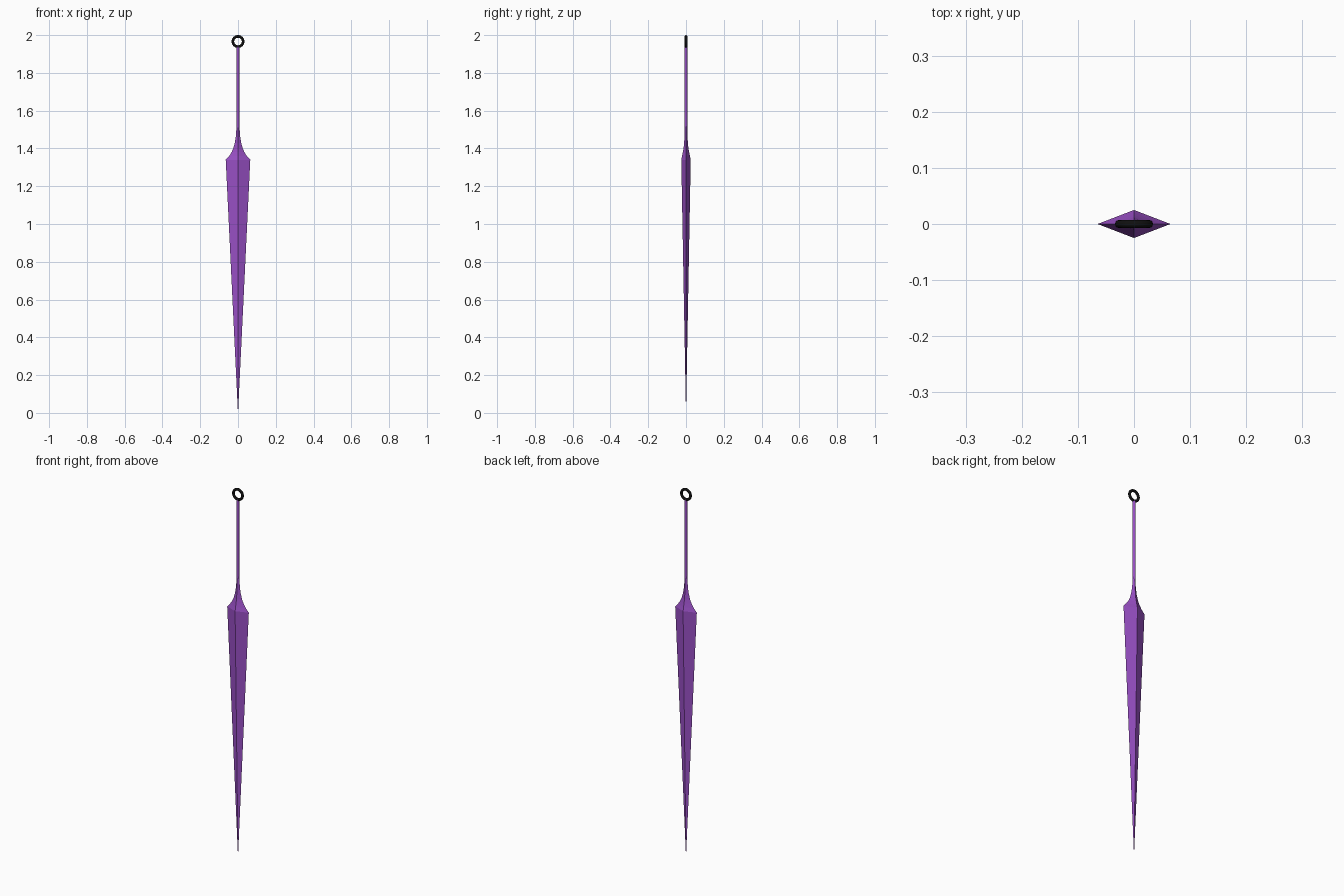
import bpy, bmesh, math

if "Cube" in bpy.data.objects:
    bpy.data.objects.remove(bpy.data.objects["Cube"])


def material(name, color):
    m = bpy.data.materials.new(name)
    m.diffuse_color = color
    m.use_nodes = True
    m.node_tree.nodes["Principled BSDF"].inputs["Base Color"].default_value = m.diffuse_color
    return m


purple = material("purple", (0.32, 0.08, 0.56, 1))
black = material("black", (0.005, 0.005, 0.005, 1))


def loft(name, sections, sides, mat):
    """Stack of elliptical/diamond sections (z, half width, half depth)."""
    bm = bmesh.new()
    rings = []
    for z, rx, ry in sections:
        rings.append([bm.verts.new((rx * math.cos(2 * math.pi * i / sides),
                                    ry * math.sin(2 * math.pi * i / sides), z))
                      for i in range(sides)])
    for a, b in zip(rings, rings[1:]):
        for i in range(sides):
            j = (i + 1) % sides
            bm.faces.new((a[i], a[j], b[j], b[i]))
    bm.faces.new(rings[0][::-1])
    bm.faces.new(rings[-1])
    mesh = bpy.data.meshes.new(name)
    bm.to_mesh(mesh)
    bm.free()
    ob = bpy.data.objects.new(name, mesh)
    bpy.context.collection.objects.link(ob)
    mesh.materials.append(mat)
    return ob


# Diamond blade with a concave shoulder narrowing into the handle
loft("blade", [(0, 0.0003, 0.0002), (1.34, 0.065, 0.025),
               (1.36, 0.047, 0.021), (1.38, 0.034, 0.017),
               (1.40, 0.025, 0.013), (1.43, 0.017, 0.010),
               (1.46, 0.012, 0.008), (1.49, 0.0095, 0.0075),
               (1.52, 0.008, 0.007)], 4, purple)

# Thin handle
loft("handle", [(1.51, 0.007, 0.007), (1.942, 0.007, 0.007)], 12, purple)

# Pommel ring facing the front
bpy.ops.mesh.primitive_torus_add(major_radius=0.027, minor_radius=0.007,
                                 major_segments=48, minor_segments=12,
                                 location=(0, 0, 1.966),
                                 rotation=(math.pi / 2, 0, 0))
ring = bpy.context.object
ring.name = "pommel_ring"
ring.data.materials.append(black)
bpy.ops.object.shade_smooth()
